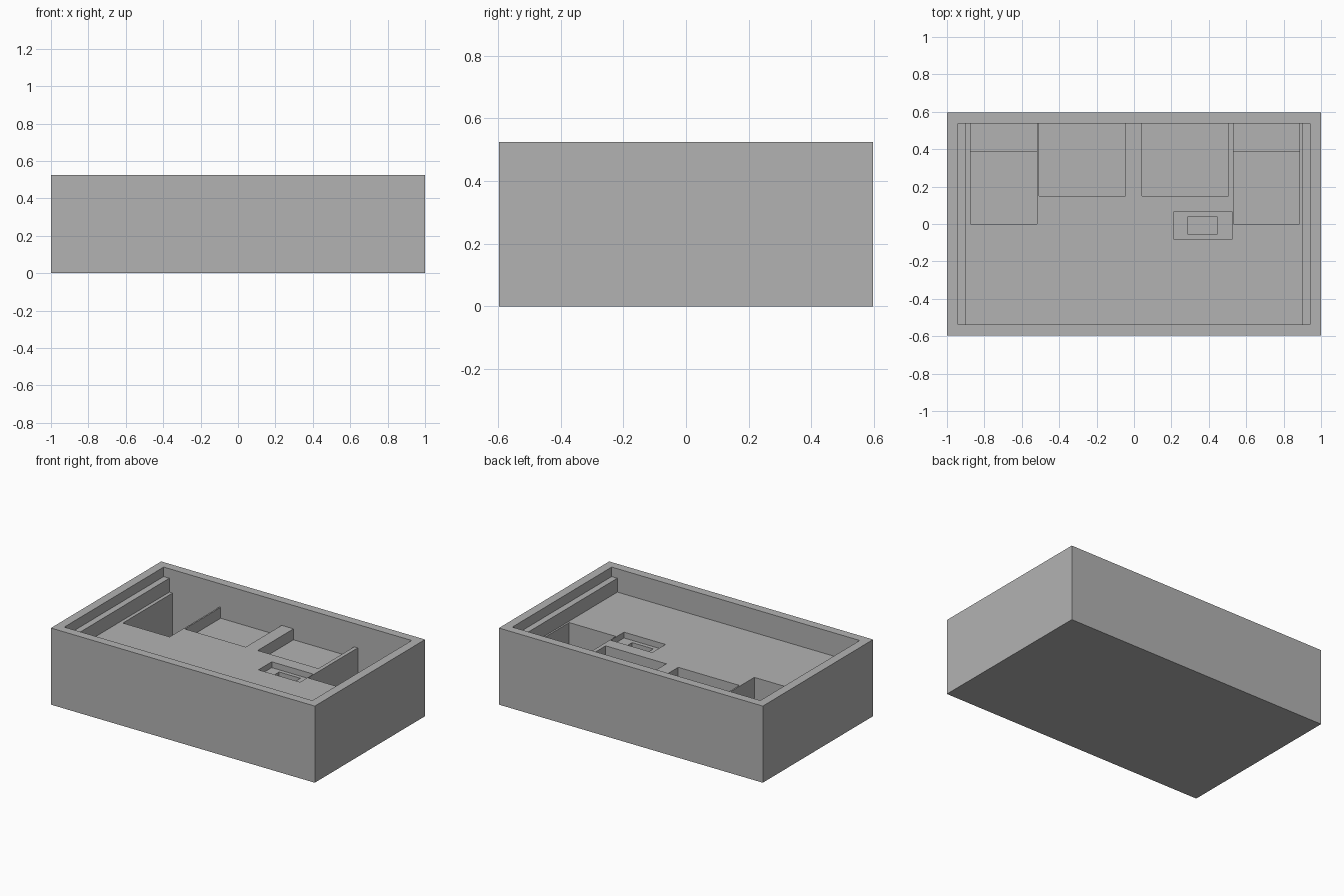
import bpy
import bmesh
from mathutils import Matrix, Vector

if "Cube" in bpy.data.objects:
    bpy.data.objects.remove(bpy.data.objects["Cube"])

HALF_Y = 0.538      # inner face of the front and back walls
RIM, LEDGE, FLOOR = 0.525, 0.46, 0.365

grey = bpy.data.materials.new("plain_grey")
grey.use_nodes = True
grey.diffuse_color = (0.45, 0.45, 0.45, 1)
grey.node_tree.nodes["Principled BSDF"].inputs["Base Color"].default_value = (0.45, 0.45, 0.45, 1)


def box(name, x, y, z):
    """Box from (min, max) pairs along each axis."""
    lo, hi = (Vector(p) for p in zip(x, y, z))
    bm = bmesh.new()
    bmesh.ops.create_cube(bm, size=1, matrix=Matrix.Translation((lo + hi) / 2)
                          @ Matrix.Diagonal((*(hi - lo), 1)))
    mesh = bpy.data.meshes.new(name)
    bm.to_mesh(mesh)
    bm.free()
    mesh.materials.append(grey)
    obj = bpy.data.objects.new(name, mesh)
    bpy.context.collection.objects.link(obj)
    return obj


def cut(body, name, x, y, bottom, top):
    """Carve a rectangular pocket out of the body."""
    cutter = box(name, x, y, (bottom, top))
    cutter.hide_render = True
    mod = body.modifiers.new(name, "BOOLEAN")
    mod.operation = "DIFFERENCE"
    mod.solver = "EXACT"
    mod.object = cutter
    bpy.context.view_layer.objects.active = body
    bpy.ops.object.modifier_apply(modifier=mod.name)
    bpy.data.objects.remove(cutter)


# Solid case
case = box("open_case", (-1, 1), (-0.597, 0.597), (0, RIM))

# Stepped tray: the upper opening leaves a ledge along both ends
cut(case, "upper_tray", (-0.94, 0.94), (-HALF_Y, HALF_Y), LEDGE, 0.7)
cut(case, "lower_tray", (-0.897, 0.897), (-HALF_Y, HALF_Y), FLOOR, 0.6)

# Deep corner pockets with a lower strip at the back
for x in ((-0.873, -0.518), (0.531, 0.885)):
    cut(case, "corner_pocket", x, (0, HALF_Y), 0.10, 0.4)
    cut(case, "pocket_back_strip", x, (0.39, HALF_Y), 0.06, 0.2)

# Shallow pockets in the middle
for x in ((-0.508, -0.046), (0.044, 0.504)):
    cut(case, "shallow_pocket", x, (0.15, HALF_Y), 0.29, 0.4)

# Small two-step recess
cut(case, "small_recess", (0.211, 0.526), (-0.08, 0.064), 0.325, 0.4)
cut(case, "inner_recess", (0.285, 0.446), (-0.053, 0.038), 0.285, 0.35)
